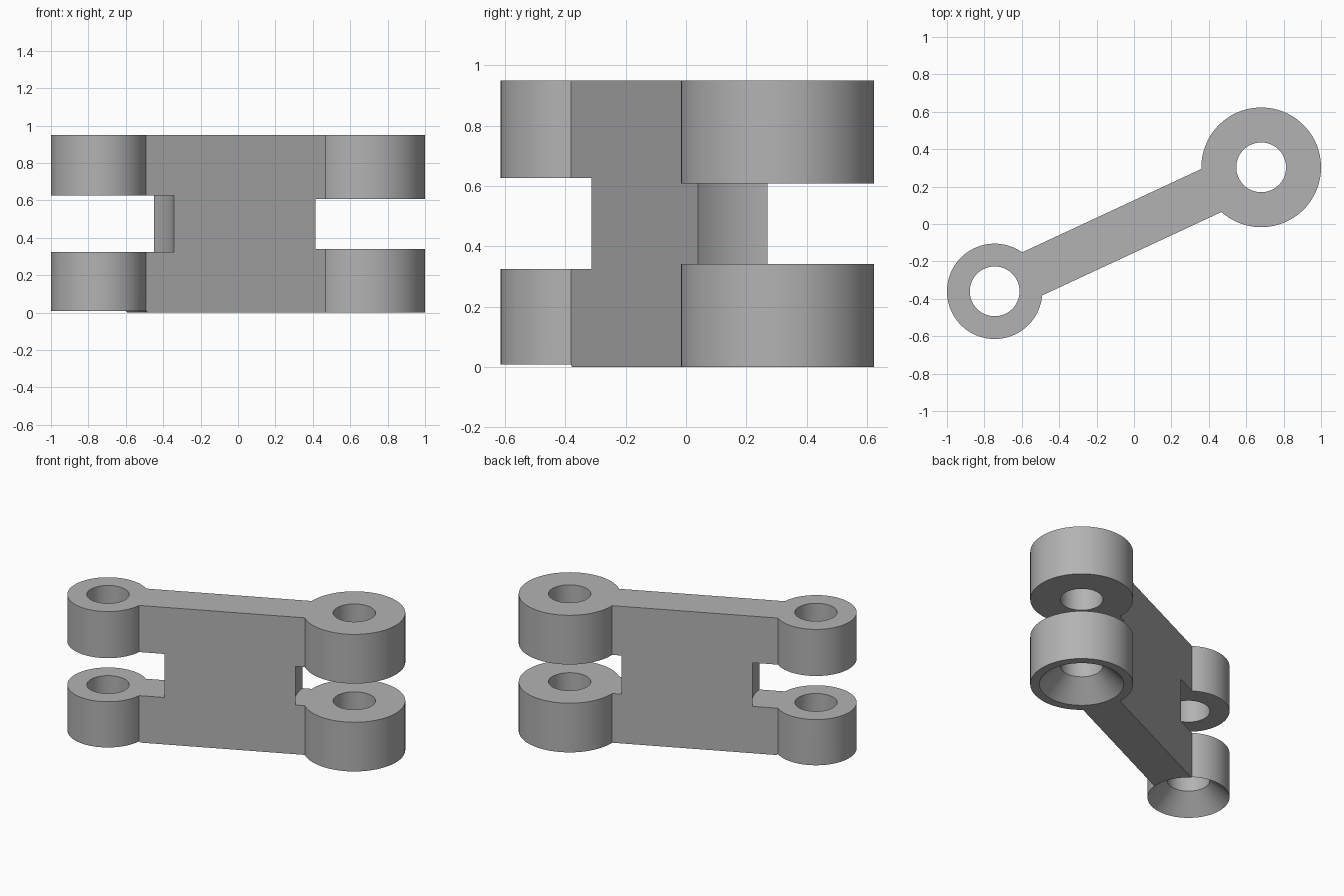
import bpy
import bmesh
from math import atan2, cos, hypot, radians, sin, tau

cube = bpy.data.objects.get("Cube")
if cube:
    bpy.data.objects.remove(cube, do_unlink=True)

HEIGHT = 0.95
WEB_WIDTH = 0.254
HOLE = 0.133
SMALL = (-0.745, -0.36)
LARGE = (0.68, 0.303)


def add_object(name, bm):
    bmesh.ops.recalc_face_normals(bm, faces=bm.faces[:])
    mesh = bpy.data.meshes.new(name)
    bm.to_mesh(mesh)
    bm.free()
    obj = bpy.data.objects.new(name, mesh)
    bpy.context.collection.objects.link(obj)
    return obj


def lathe(name, centre, profile, sides=96):
    """Closed solid of revolution from (radius, height) pairs."""
    bm = bmesh.new()
    rings = [[bm.verts.new((centre[0] + r * cos(tau * i / sides),
                            centre[1] + r * sin(tau * i / sides), z))
              for i in range(sides)] for r, z in profile]
    for low, high in zip(rings, rings[1:]):
        for i in range(sides):
            j = (i + 1) % sides
            bm.faces.new((low[i], low[j], high[j], high[i]))
    bm.faces.new(rings[0])
    bm.faces.new(rings[-1])
    return add_object(name, bm)


def combine(target, tool, operation):
    tool.hide_render = True
    mod = target.modifiers.new(tool.name, "BOOLEAN")
    mod.operation = operation
    mod.solver = "EXACT"
    mod.object = tool
    bpy.context.view_layer.objects.active = target
    bpy.ops.object.modifier_apply(modifier=mod.name)
    bpy.data.objects.remove(tool, do_unlink=True)


# Slanted web running between the two hinge axes
dx, dy = LARGE[0] - SMALL[0], LARGE[1] - SMALL[1]
bm = bmesh.new()
bmesh.ops.create_cube(bm, size=1)
bmesh.ops.scale(bm, vec=(hypot(dx, dy), WEB_WIDTH, HEIGHT), verts=bm.verts)
link = add_object("hinge_link", bm)
link.location = ((SMALL[0] + LARGE[0]) / 2, (SMALL[1] + LARGE[1]) / 2, HEIGHT / 2)
link.rotation_euler.z = atan2(dy, dx)
bpy.ops.object.select_all(action="DESELECT")
link.select_set(True)
bpy.context.view_layer.objects.active = link
bpy.ops.object.transform_apply(location=True, rotation=True, scale=True)

# Each end: centre, boss radius, slot radius, slot bottom and top
ends = (("small", SMALL, 0.255, 0.405, 0.325, 0.627),
        ("large", LARGE, 0.32, 0.375, 0.341, 0.609))

for name, centre, radius, _, _, _ in ends:
    boss = lathe(name + "_boss", centre, ((radius, 0), (radius, HEIGHT)))
    combine(link, boss, "UNION")

# Round slots between the knuckles, then pin holes with a countersunk base
for name, centre, _, slot, low, high in ends:
    cutter = lathe(name + "_slot", centre, ((slot, low), (slot, high)))
    combine(link, cutter, "DIFFERENCE")
    cutter = lathe(name + "_pin_hole", centre,
                   ((HOLE + 0.14, -0.01), (HOLE, 0.13), (HOLE, HEIGHT + 0.1)))
    combine(link, cutter, "DIFFERENCE")

# Plain grey finish
grey = bpy.data.materials.new("plain_grey")
grey.use_nodes = True
colour = (0.45, 0.45, 0.45, 1)
grey.diffuse_color = colour
grey.node_tree.nodes["Principled BSDF"].inputs["Base Color"].default_value = colour
link.data.materials.clear()
link.data.materials.append(grey)
for face in link.data.polygons:
    face.material_index = 0

link.select_set(True)
bpy.context.view_layer.objects.active = link
bpy.ops.object.shade_smooth_by_angle(angle=radians(25))
